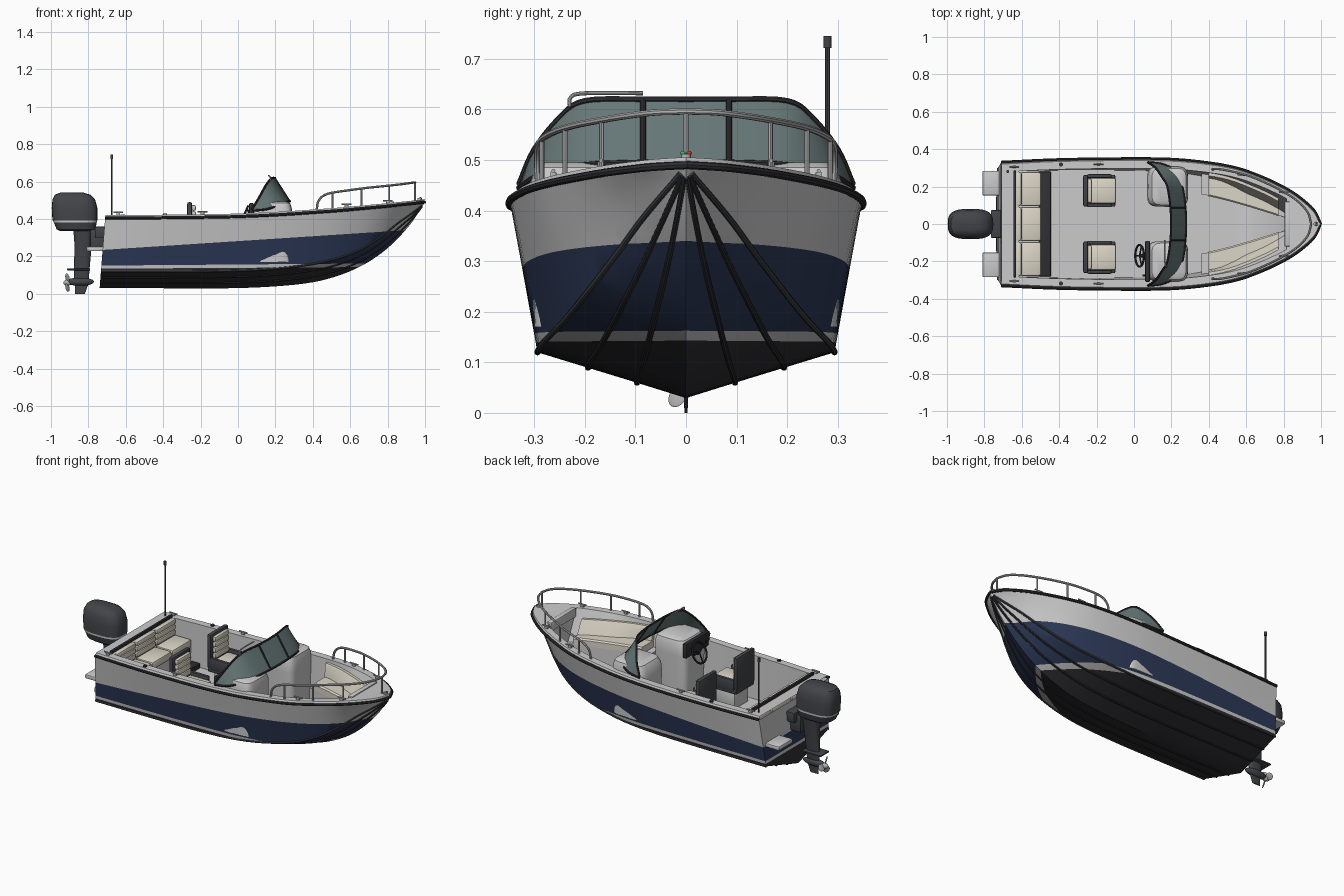
import bpy, bmesh, math
from mathutils import Vector, Matrix

if "Cube" in bpy.data.objects:
    bpy.data.objects.remove(bpy.data.objects["Cube"])

def mat(name, r, g, b):
    m = bpy.data.materials.new(name); m.diffuse_color = (r, g, b, 1); return m
BLACK, NAVY = mat("black", .03, .03, .035), mat("navy", .025, .04, .095)
GREY, CREAM = mat("grey", .6, .6, .6), mat("cream", .72, .67, .57)
GLASS, STEEL = mat("glass", .13, .18, .18), mat("steel", .45, .45, .46)
RED, GREEN = mat("red", .7, .03, .03), mat("green", .03, .5, .1)
DARK = mat("dark", .055, .058, .065)
SIDES = ((1, "port"), (-1, "starboard"))

def finish(name, bm, m=None, recalc=True):
    if recalc: bmesh.ops.recalc_face_normals(bm, faces=bm.faces)
    me = bpy.data.meshes.new(name); bm.to_mesh(me); bm.free()
    ob = bpy.data.objects.new(name, me); bpy.context.collection.objects.link(ob)
    if m: me.materials.append(m)
    return ob

def smooth(pts, n=6):  # Catmull-Rom through points of any dimension
    out, k = [], len(pts)
    for i in range(k - 1):
        for j in range(n):
            out.append(cr(pts, i + j / n))
    return out + [tuple(pts[-1])]

def cr(pts, t):
    i = min(int(t), len(pts) - 2); f = t - i
    b, c = pts[i], pts[i + 1]
    a = pts[i - 1] if i else [2 * p - q for p, q in zip(b, c)]
    d = pts[i + 2] if i + 2 < len(pts) else [2 * q - p for p, q in zip(b, c)]
    return tuple(.5 * (2*q + (r-p)*f + (2*p-5*q+4*r-s)*f*f + (3*q-p-3*r+s)*f**3) for p, q, r, s in zip(a, b, c, d))

def loft_bm(rows, closed=False, caps=0):
    bm = bmesh.new()
    vs = [[bm.verts.new(p) for p in r] for r in rows]
    n = len(rows[0])
    for a, b in zip(vs, vs[1:]):
        for i in range(n if closed else n - 1):
            j = (i + 1) % n
            bm.faces.new((a[i], b[i], b[j], a[j]))
    if caps: bm.faces.new(vs[0])
    if caps > 1: bm.faces.new(vs[-1][::-1])
    bmesh.ops.remove_doubles(bm, verts=bm.verts, dist=1e-5)
    return bm

def box(name, lo, hi, m=None, bevel=.006):
    bm = bmesh.new(); bmesh.ops.create_cube(bm, size=1)
    for v in bm.verts:
        v.co = [(l + h) / 2 + c * (h - l) for l, h, c in zip(lo, hi, v.co)]
    if bevel: bmesh.ops.bevel(bm, geom=bm.edges[:], offset=bevel, segments=2, profile=.5, affect='EDGES')
    return finish(name, bm, m)

def tower(name, rings, m=None, cy=0, p=3, n=32):  # stacked superellipses (z, cx, rx, ry)
    def e(v): return math.copysign(abs(v) ** (2 / p), v)
    rows = [[(cx + rx * e(math.cos(k * math.tau / n)), cy + ry * e(math.sin(k * math.tau / n)), z)
             for k in range(n)] for z, cx, rx, ry in rings]
    return finish(name, loft_bm(rows, True, 2), m)

def tube(name, pts, r, m=STEEL, cyclic=False):
    cu = bpy.data.curves.new(name, 'CURVE'); cu.dimensions = '3D'
    cu.bevel_depth = r; cu.bevel_resolution = 2; cu.use_fill_caps = True
    sp = cu.splines.new('POLY'); sp.points.add(len(pts) - 1); sp.use_cyclic_u = cyclic
    for q, c in zip(sp.points, pts): q.co = (*c, 1)
    cu.materials.append(m)
    bpy.context.collection.objects.link(bpy.data.objects.new(name, cu))

def ball(name, loc, scale, m, rot=Matrix()):
    bm = bmesh.new()
    M = Matrix.Translation(loc) @ rot @ Matrix.Diagonal((*scale, 1))
    bmesh.ops.create_uvsphere(bm, u_segments=20, v_segments=12, radius=1, matrix=M)
    return finish(name, bm, m)

# Hull stations: x, keel z, chine y, chine z, sheer y, sheer z
HULL = [(-.74, .03, .293, .12, .328, .403), (-.4, .03, .294, .12, .342, .405), (-.05, .03, .293, .123, .347, .41),
        (.2, .04, .286, .135, .344, .42), (.4, .062, .262, .16, .325, .433), (.55, .102, .23, .195, .297, .444),
        (.67, .155, .19, .245, .255, .455), (.77, .22, .14, .31, .21, .464), (.85, .292, .093, .375, .165, .472),
        (.92, .37, .052, .425, .112, .479), (.965, .435, .022, .46, .066, .484), (.997, .487, 0, .487, 0, .488)]
def station(x):
    lo, hi = 0, len(HULL) - 1
    for _ in range(40):
        t = (lo + hi) / 2
        if cr(HULL, t)[0] < x: lo = t
        else: hi = t
    return cr(HULL, lo)[1:]
def pt(x, y, z): return (x + max(0, 1 - (x + .74) / .3) * .03 * (z - .03) / .38, y, z)
def mirrored(half): return [(x, -y, z) for x, y, z in half[::-1]] + half[1:] if half[0][1] == 0 else None
XS = [s[0] for s in smooth(HULL, 4)]

# Hull shell, cut along the paint lines
rows = []
for x in XS:
    k, yc, zc, ys, zs = station(x)
    if x == XS[-1]: yc = ys = 0; k = zc = zs = .488
    half = [pt(x, yc * i / 3, k + (zc - k) * i / 3) for i in range(4)]
    half += [pt(x, yc + (ys - yc) * i / 4, zc + (zs - zc) * i / 4) for i in range(1, 5)]
    rows.append(mirrored(half)[::-1])
bm = loft_bm(rows, caps=1)
LINES = ((.139, .006), (.157, .008), (.282, .065))
for a, b in LINES:
    bmesh.ops.bisect_plane(bm, geom=bm.verts[:] + bm.edges[:] + bm.faces[:], plane_co=(0, 0, a), plane_no=(-b, 0, 1))
for f in bm.faces:
    c = f.calc_center_median()
    f.material_index = sum(c.z > a + b * c.x for a, b in LINES)
hull = finish("hull", bm, recalc=False)
for m in (BLACK, GREY, NAVY, GREY): hull.data.materials.append(m)

# Deck, gunwales and cockpit liner in one loft
AFT, FORE = -.635, .815
def inner(x):
    k, yc, zc, ys, zs = station(x)
    zf = max(.17, k + .05)
    yh = yc * (zf - k) / (zc - k + 1e-6) if zf < zc else yc + (ys - yc) * (zf - zc) / (zs - zc + 1e-6)
    yi = max(0, ys - .05)
    return yi, zs + .018, min(yi, max(0, yh - .015)), zf
def wall(x, z):
    yi, zi, yb, zf = inner(x)
    return yb + (yi - yb) * (z - zf) / (zi - zf)
cuts = [(x, x < AFT or x > FORE) for x in XS] + [(AFT, True), (AFT + 1e-3, False), (FORE - 1e-3, False), (FORE, True)]
rows = []
for x, closed in sorted(cuts):
    ys, zs = station(x)[3:]
    if x == XS[-1]: ys = 0
    yi, zi, yb, zf = inner(x)
    if closed: yb, zf = yi, zi
    half = [(0, zf), (yb, zf), (yi, zi), (max(0, ys - .008), zs + .018), (ys, zs)]
    rows.append(mirrored([pt(x, y, z) for y, z in half]))
finish("deck_and_liner", loft_bm(rows), recalc=False)

# Rub rail, chines and spray strakes
rim = [pt(x, station(x)[3] + .002, station(x)[4] + .002) for x in XS]
tube("rub_rail", rim + [(x, -y, z) for x, y, z in rim[-2::-1]], .008, BLACK)
for s, side in SIDES:
    for i, f in enumerate((.33, .66, 1)):
        st = [(x, *station(x)) for x in XS[:-2]]
        tube(f"strake_{i}_{side}", [pt(q[0], s * q[2] * f, q[1] + (q[3] - q[1]) * f) for q in st], .006, BLACK if f < 1 else DARK)

# Bow seats
for s, side in SIDES:
    base, cush, back = [], [], []
    for i in range(13):
        x = .36 + .45 * i / 12
        yin = .155 - .125 * (i / 12) ** 1.2
        zf = inner(x)[3]
        base.append([(x, s * y, z) for y, z in ((wall(x, .315), .315), (yin + .004, .315), (yin + .004, zf))])
        if 0 < i < 12:
            a, b = max(yin + .005, wall(x, .32) - .004), max(yin + .005, wall(x, .36) - .004)
            cush.append([(x, s * y, z) for y, z in ((a, .315), (b, .355), (yin + .008, .355), (yin, .347), (yin, .315))])
            c, d = wall(x, .36), wall(x, .435)
            back.append([(x, s * y, z) for y, z in ((c, .358), (d, .435), (d - .016, .435), (d - .022, .425), (c - .022, .358))])
    finish(f"bow_seat_base_{side}", loft_bm(base, caps=1))
    finish(f"bow_cushion_{side}", loft_bm(cush, True, 2), CREAM)
    finish(f"bow_backrest_{side}", loft_bm(back, True, 2), CREAM)
box("bow_bulkhead_cap", (.805, -.12, .44), (.835, .12, .495))

# Rear bench
box("bench_base", (-.635, -.285, .17), (-.505, .285, .285))
box("bench_step", (-.505, -.28, .17), (-.445, .28, .20), BLACK, .003)
box("transom_trim", (-.645, -.285, .415), (-.63, .285, .437), BLACK, .003)
for i in (-1, 0, 1):
    y = i * .187
    box(f"bench_cushion_{i+1}", (-.61, y - .09, .285), (-.497, y + .09, .33), CREAM, .01)
    for j in range(3):
        box(f"bench_back_{i+1}_{j}", (-.632, y - .09, .33 + j * .032), (-.60, y + .09, .361 + j * .032), CREAM, .01)

for s, side in SIDES:
    # Helm seats
    y = s * .178
    box(f"seat_pedestal_{side}", (-.24, y - .065, .17), (-.11, y + .065, .275))
    box(f"seat_cushion_{side}", (-.24, y - .068, .285), (-.095, y + .068, .34), CREAM, .012)
    box(f"seat_tray_{side}", (-.265, y - .085, .27), (-.1, y + .085, .30), DARK)
    for e in (-1, 1):
        box(f"seat_bolster_{side}_{e}", (-.25, y + e * .078 - .01, .285), (-.12, y + e * .078 + .01, .355), DARK)
    box(f"seat_back_{side}", (-.272, y - .085, .29), (-.245, y + .085, .49), DARK, .01)
    for j in range(4):
        box(f"seat_back_pad_{side}_{j}", (-.25, y - .065, .345 + j * .033), (-.225, y + .065, .377 + j * .033), CREAM, .01)
    # Consoles
    tower(f"console_{side}", [(.17, .18, .105, .1), (.4, .18, .11, .108), (.455, .182, .106, .108), (.485, .187, .092, .098),
                              (.495, .19, .07, .08)], cy=s * .2, p=5)
    # Swim platform, cup holder, cleats
    box(f"swim_platform_{side}", (-.81, s * .218 - .066, .228), (-.715, s * .218 + .066, .252))
    tower(f"cup_holder_{side}", [(.42, -.39, .011, .011), (.43, -.39, .011, .011)], BLACK, s * .318, 2, 16)
    for i, x in enumerate((-.64, -.19, .58, .8)):
        yy, z = s * (station(x)[3] - .026), station(x)[4] + .018
        box(f"cleat_foot_{side}_{i}", (x - .01, yy - .006, z - .003), (x + .01, yy + .006, z + .012), STEEL, .002)
        tube(f"cleat_horn_{side}_{i}", [(x - .026, yy, z + .014), (x + .026, yy, z + .014)], .004)

# Dash, wheel, throttle
box("dash", (.06, -.31, .40), (.085, -.09, .485), BLACK)
C, U, V = Vector((.03, -.17, .415)), Vector((0, 1, 0)), Vector((.4, 0, .917))
ring = [C + .058 * (U * math.cos(a) + V * math.sin(a)) for a in [k * math.tau / 28 for k in range(28)]]
tube("steering_wheel", ring, .006, BLACK, True)
for k in (2, 12, 21): tube(f"wheel_spoke_{k}", [C, ring[k]], .004, BLACK)
tube("steering_column", [C, (.09, -.17, .39)], .01, BLACK)
tube("throttle", [(.08, -.275, .40), (.05, -.275, .45)], .006, BLACK)

# Windshield
bot = [(.278, 0, .495), (.275, .085, .495), (.258, .2, .49), (.215, .285, .472), (.15, .32, .452), (.075, .33, .445)]
top = [(.198, 0, .62), (.195, .085, .62), (.178, .2, .617), (.15, .25, .583), (.115, .3, .52), (.075, .33, .452)]
bot, top = (mirrored(smooth(p, 5)) for p in (bot, top))
finish("windshield_glass", loft_bm([bot, top]), GLASS)
tube("windshield_frame_top", top, .006, BLACK)
tube("windshield_frame_bottom", bot, .006, BLACK)
for s, side in SIDES:
    tube(f"windshield_post_{side}", [(.275, s * .085, .495), (.195, s * .085, .62)], .006, BLACK)
tube("windshield_handle", smooth([(.165, -.085, .632), (.165, -.2, .632), (.172, -.228, .624), (.176, -.23, .605)], 4), .004)

# Bow rail
R = [(.42, .292, .445), (.432, .294, .50), (.48, .29, .535), (.6, .262, .555), (.7, .222, .568), (.8, .172, .578),
     (.88, .118, .587), (.93, .06, .594), (.947, 0, .596)]
half = smooth(R, 5)
tube("bow_rail", half + [(x, -y, z) for x, y, z in half[-2::-1]], .0065)
tube("rail_post_bow", [(.947, 0, .49), R[-1]], .005)
for s, side in SIDES:
    for i, t in enumerate((2.25, 3.6, 5.1)):
        x, y, z = cr(R, t)
        tube(f"rail_post_{side}_{i}", [(x, s * y, station(x)[4] + .01), (x, s * y, z)], .005)

# Navigation lights and stern pole
tower("bow_light", [(.498, .972, .014, .01), (.512, .972, .012, .01)], STEEL, p=2)
ball("bow_light_red", (.975, .006, .513), (.006, .005, .005), RED)
ball("bow_light_green", (.975, -.006, .513), (.006, .005, .005), GREEN)
tube("stern_pole", [(-.675, .28, .415), (-.675, .28, .725)], .005, DARK)
tower("stern_light", [(.722, -.675, .008, .008), (.745, -.675, .008, .008)], DARK, .28, 2, 16)

# Outboard motor
tower("motor_lower_cowl", [(.335, -.862, .088, .055), (.345, -.866, .104, .068), (.383, -.87, .115, .077)], DARK)
tower("motor_stripe", [(.382, -.87, .116, .078), (.394, -.871, .118, .079)], GREY)
tower("motor_cowl", [(.393, -.872, .12, .08), (.46, -.874, .122, .081), (.505, -.878, .114, .074), (.53, -.884, .095, .058),
                     (.542, -.888, .06, .035)], DARK)
tower("motor_leg", [(.34, -.825, .055, .042), (.26, -.828, .046, .03), (.14, -.835, .042, .018), (.07, -.838, .04, .012)], DARK, p=2.4)
tower("skeg", [(.06, -.835, .038, .006), (0, -.845, .026, .003)], DARK, p=2.4)
box("cavitation_plate", (-.915, -.04, .126), (-.79, .04, .135), DARK, .003)
ball("gearcase", (-.845, 0, .065), (.075, .022, .022), DARK)
box("motor_bracket", (-.79, -.05, .24), (-.70, .05, .345), DARK)
box("bracket_clamp", (-.765, -.075, .30), (-.705, .075, .36), DARK)
ball("propeller_hub", (-.912, 0, .06), (.022, .016, .016), STEEL)
for k in range(3):
    rot = Matrix.Rotation(k * math.tau / 3 + .5, 4, 'X')
    ball(f"propeller_blade_{k}", Vector((-.912, 0, .06)) + rot @ Vector((0, 0, .03)), (.004, .02, .025), STEEL,
         rot @ Matrix.Rotation(.6, 4, 'Z'))

# Curves to meshes, smooth shading with kept edges
bpy.ops.object.select_all(action='SELECT')
bpy.context.view_layer.objects.active = hull
bpy.ops.object.convert(target='MESH')
bpy.ops.object.shade_smooth_by_angle(angle=math.radians(35))

for m in bpy.data.materials:
    if m.users and not m.is_grease_pencil:
        m.use_nodes = True
        m.node_tree.nodes["Principled BSDF"].inputs["Base Color"].default_value = m.diffuse_color
